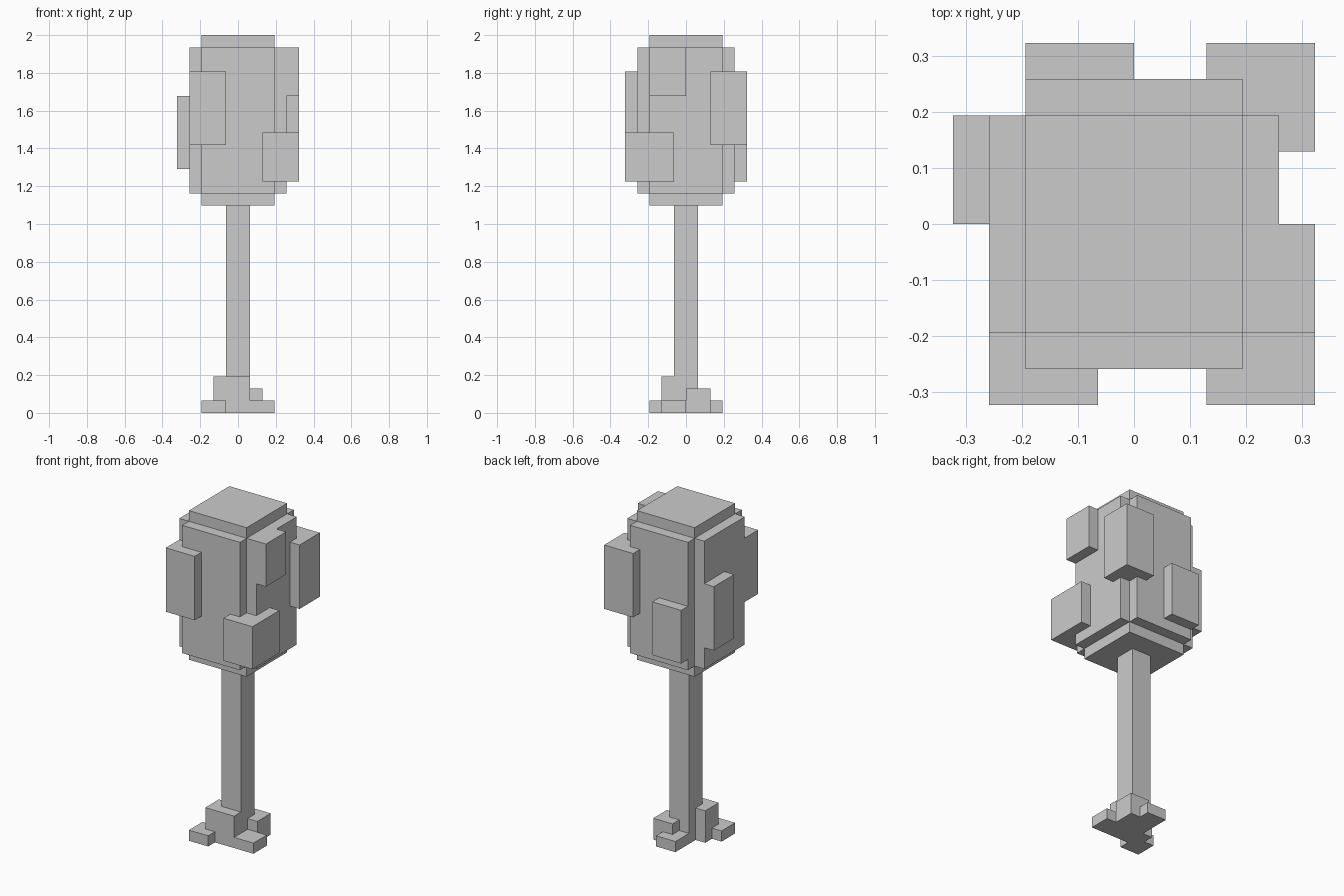
import bpy
import bmesh
from mathutils import Vector

if "Cube" in bpy.data.objects:
    bpy.data.objects.remove(bpy.data.objects["Cube"])

U = 2 / 31  # one block unit: the tree is 31 blocks tall


def box(name, x, y, z):
    """Flat-faced box spanning the given (min, max) ranges in block units."""
    bm = bmesh.new()
    bmesh.ops.create_cube(bm, size=1)
    size = Vector([b - a for a, b in (x, y, z)]) * U
    bmesh.ops.scale(bm, vec=size, verts=bm.verts)
    mesh = bpy.data.meshes.new(name)
    bm.to_mesh(mesh)
    bm.free()
    obj = bpy.data.objects.new(name, mesh)
    obj.location = Vector([(a + b) / 2 for a, b in (x, y, z)]) * U
    bpy.context.collection.objects.link(obj)
    return obj


parts = [
    # trunk
    ("trunk", (-1, 1), (-1, 1), (0, 17)),
    # roots of different heights around the trunk
    ("root_tall", (-2, 1), (-2, 0), (0, 3)),
    ("root_medium", (0, 2), (0, 2), (0, 2)),
    ("root_low_right", (1, 3), (-2, 0), (0, 1)),
    ("root_low_front_left", (-3, -1), (-3, -1), (0, 1)),
    ("root_low_back", (-1, 1), (1, 3), (0, 1)),
    # main crown: tall core with a wider slab in each direction
    ("crown_core", (-3, 3), (-3, 3), (17, 31)),
    ("crown_wide_x", (-4, 4), (-3, 3), (18, 30)),
    ("crown_wide_y", (-3, 3), (-4, 4), (18, 30)),
    # leaf clumps standing out of the crown
    ("leaf_clump_front_left", (-4, -1), (-5, -3), (22, 28)),
    ("leaf_clump_front_right", (2, 5), (-5, -1), (19, 23)),
    ("leaf_clump_right", (4, 5), (-3, 0), (26, 30)),
    ("leaf_clump_back_right", (2, 5), (2, 5), (22, 28)),
    ("leaf_clump_back", (-3, 0), (4, 5), (19, 24)),
    ("leaf_clump_left", (-5, -4), (0, 3), (20, 26)),
]

for part in parts:
    box(*part)
